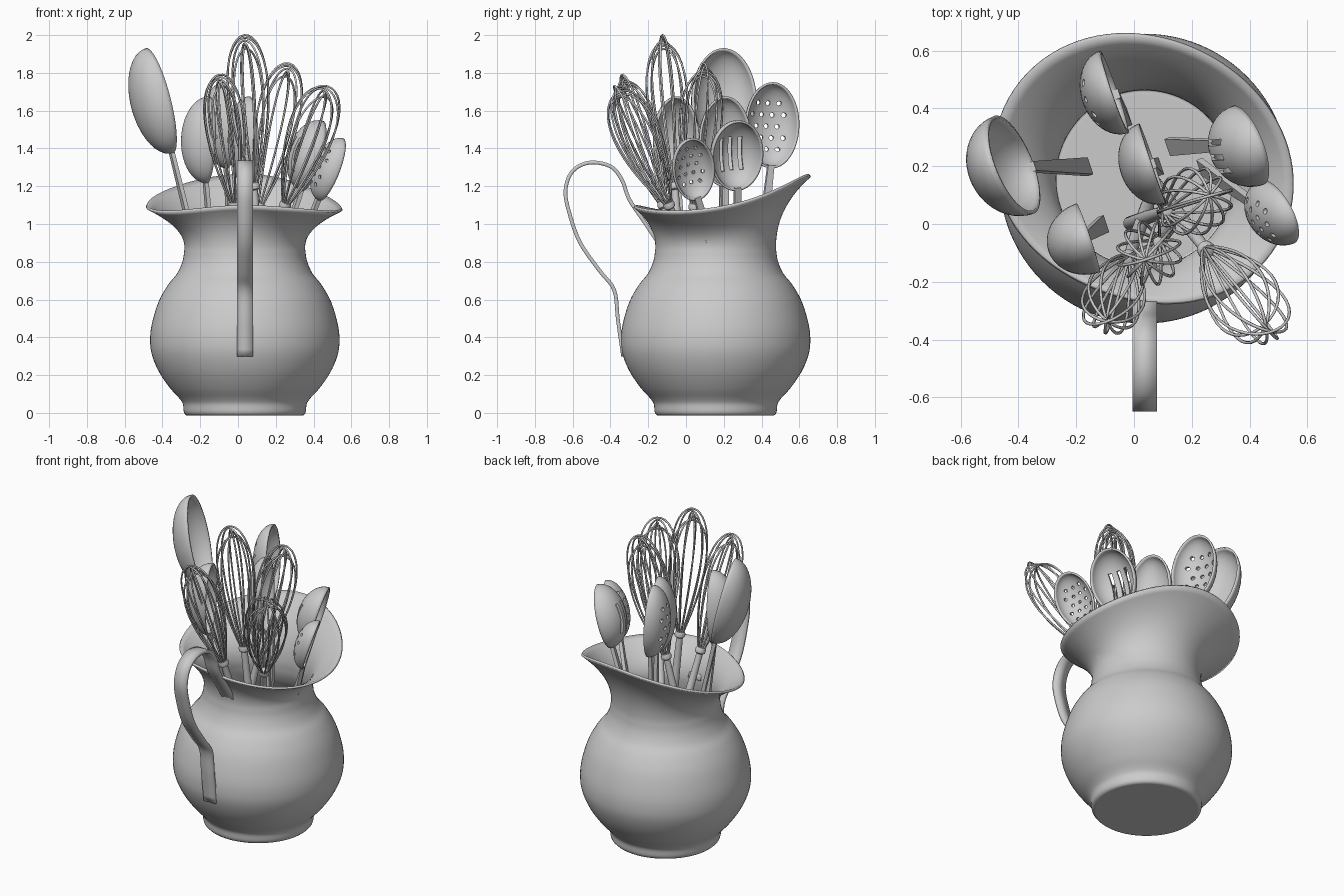
import bpy, bmesh
from math import sin, cos, pi
from mathutils import Vector, Matrix

if "Cube" in bpy.data.objects:
    bpy.data.objects.remove(bpy.data.objects["Cube"])

CX, CY = 0.036, 0.157          # jug axis


def catmull(pts, n=5):
    """Smooth path through a few control points."""
    p = [Vector(q) for q in pts]
    p = [2 * p[0] - p[1]] + p + [2 * p[-1] - p[-2]]
    out = []
    for i in range(1, len(p) - 2):
        a, b, c, d = p[i - 1:i + 3]
        for k in range(n):
            t = k / n
            out.append(0.5 * (2 * b + (c - a) * t + (2 * a - 5 * b + 4 * c - d) * t**2
                              + (3 * b - a - 3 * c + d) * t**3))
    return out + [p[-2]]


def finish(name, bm, smooth=True, thick=0, offset=-1):
    bmesh.ops.recalc_face_normals(bm, faces=bm.faces)
    me = bpy.data.meshes.new(name)
    bm.to_mesh(me)
    bm.free()
    ob = bpy.data.objects.new(name, me)
    bpy.context.collection.objects.link(ob)
    if thick:
        m = ob.modifiers.new("thickness", 'SOLIDIFY')
        m.thickness, m.offset = thick, offset
    if smooth:
        bpy.ops.object.select_all(action='DESELECT')
        ob.select_set(True)
        bpy.context.view_layer.objects.active = ob
        bpy.ops.object.shade_smooth_by_angle(angle=0.7)
    return ob


def rings_to_faces(bm, rings, centre):
    """Bridge closed rings of vertices; the first ring fans to a centre vertex."""
    n = len(rings[0])
    for j in range(n):
        k = (j + 1) % n
        bm.faces.new((centre, rings[0][j], rings[0][k]))
        for a, b in zip(rings, rings[1:]):
            bm.faces.new((a[j], b[j], b[k], a[k]))


def frame(base, tip, facing):
    """Local z runs base to tip, local y is the facing side."""
    z = (tip - base).normalized()
    y = (facing - facing.dot(z) * z).normalized()
    m = Matrix((y.cross(z), y, z)).transposed().to_4x4()
    m.translation = base
    return m


# Jug: lathed body, with a flared rim that rises to the spout at the back
def jug():
    prof = catmull([(.29, 0), (.308, .004), (.314, .05), (.335, .085), (.385, .14), (.44, .22),
                    (.475, .3), (.487, .37), (.48, .46), (.445, .58), (.395, .67),
                    (.347, .73), (.316, .8), (.305, .87)], 4)
    bm = bmesh.new()
    N, F = 96, 14
    th = [2 * pi * j / N for j in range(N)]
    rings = [[bm.verts.new((CX + p[0] * cos(a), CY + p[0] * sin(a), p[1])) for a in th] for p in prof]
    for i in range(1, F + 1):
        t, ring = i / F, []
        for a in th:
            v = sin(a)
            R = .51 + .035 * v - .055 * v * v - .03 * sin(2 * a)
            Z = 1.09 + .0825 * v + .0925 * v * v
            r = .305 + (R - .305) * t**2.2
            ring.append(bm.verts.new((CX + r * cos(a), CY + r * v, .87 + (Z - .87) * t)))
        rings.append(ring)
    rings_to_faces(bm, rings, bm.verts.new((CX, CY, 0)))
    finish("jug", bm, thick=.014)


# Strap handle of the jug
def jug_handle():
    path = catmull([(-.14, .89), (-.22, 1.01), (-.3, 1.13), (-.34, 1.235), (-.4, 1.305), (-.51, 1.325),
                    (-.6, 1.28), (-.638, 1.18), (-.618, 1.06), (-.56, .9), (-.455, .75),
                    (-.38, .65), (-.36, .49), (-.333, .3)])
    bm = bmesh.new()
    rows = [[bm.verts.new((x, p[0], p[1])) for x in (-.005, .08)] for p in path]
    for a, b in zip(rows, rows[1:]):
        bm.faces.new((a[0], a[1], b[1], b[0]))
    finish("jug_handle", bm, thick=.02, offset=0)


# Spoon: half-ellipsoid bowl plus a flat tapering handle, optionally pierced
def spoon(name, base, tip, width, depth, end, cut=None):
    base, tip, end = Vector(base), Vector(tip), Vector(end)
    facing = Vector((.95, .32, 0))
    M, L = frame(base, tip, facing), (tip - base).length
    bm = bmesh.new()
    N, K = 48, 12
    rings = []
    for i in range(1, K + 1):
        b = pi / 2 * i / K
        rings.append([bm.verts.new((width / 2 * sin(b) * cos(2 * pi * j / N), -depth * cos(b),
                                    L / 2 + L / 2 * sin(b) * sin(2 * pi * j / N))) for j in range(N)])
    rings_to_faces(bm, rings, bm.verts.new((0, -depth, L / 2)))
    bm.transform(M)
    bowl = finish(name + "_bowl", bm, thick=.012, offset=0)

    if cut:
        bm = bmesh.new()
        if cut == "slots":
            for x in (-.052, 0, .052):
                bmesh.ops.create_cube(bm, size=1, matrix=Matrix.Translation((x, -.1, L * .46))
                                      @ Matrix.Diagonal((.02, .4, .18, 1)))
        else:
            step = width * .2
            for r in range(-3, 4):
                for c in range(-2, 3):
                    x, z = (c + .5 * (r % 2)) * step, r * step * 1.05
                    if (x / (width * .36))**2 + (z / (L * .36))**2 < 1:
                        bmesh.ops.create_cone(bm, cap_ends=True, segments=12, radius1=width * .042,
                                              radius2=width * .042, depth=.4,
                                              matrix=Matrix.Translation((x, -.1, L / 2 + z))
                                              @ Matrix.Rotation(pi / 2, 4, 'X'))
        bm.transform(M)
        cutter = finish(name + "_cutter", bm, smooth=False)
        cutter.hide_render = True
        cutter.hide_set(True)
        m = bowl.modifiers.new("holes", 'BOOLEAN')
        m.operation, m.solver, m.object = 'DIFFERENCE', 'EXACT', cutter
        # cut right after thickening, before the smooth-by-angle step
        bowl.modifiers.move(len(bowl.modifiers) - 1, 1)

    H, hl = frame(end, base, facing), (base - end).length
    bm = bmesh.new()
    bmesh.ops.create_cube(bm, size=1)
    for v in bm.verts:
        w = .034 if v.co.z > 0 else .062
        v.co = (v.co.x * w, v.co.y * .022 - .006, (v.co.z + .5) * (hl + .012))
    bm.transform(H)
    finish(name + "_handle", bm, smooth=False)


# Whisk: crossing teardrop wire loops, round handle and collar
def whisk(name, base, tip, half):
    base, tip = Vector(base), Vector(tip)
    M, L = frame(base, tip, Vector((.3, -1, .1))), (tip - base).length
    cu = bpy.data.curves.new(name + "_wires", 'CURVE')
    cu.dimensions, cu.bevel_depth, cu.bevel_resolution = '3D', .0055, 1
    n, loops = 40, 6
    for i in range(loops):
        sp = cu.splines.new('POLY')
        sp.points.add(n)
        ang, k = pi * i / loops, 1 - .018 * ((i * 5) % loops)
        for j in range(n + 1):
            a = -pi + 2 * pi * j / n
            x = half * sin(a) * abs(cos(a / 2)) / .77
            side = .014 if j > n / 2 else -.014
            x += side * abs(sin(a / 2))**6
            p = M @ Vector((x * cos(ang), x * sin(ang), L * k * (1 + cos(a)) / 2))
            sp.points[j].co = (*p, 1)
    ob = bpy.data.objects.new(name + "_wires", cu)
    bpy.context.collection.objects.link(ob)
    bpy.ops.object.select_all(action='DESELECT')
    ob.select_set(True)
    bpy.context.view_layer.objects.active = ob
    bpy.ops.object.convert(target='MESH')

    bm = bmesh.new()
    prof = [(.018, -.62), (.024, -.6), (.024, -.3), (.019, -.02), (.03, -.012), (.032, .005), (.026, .02), (.012, .026)]
    rings = [[bm.verts.new((r * cos(pi * j / 12), r * sin(pi * j / 12), z)) for j in range(24)] for r, z in prof]
    rings_to_faces(bm, rings, bm.verts.new((0, 0, -.622)))
    bm.faces.new(rings[-1])
    bm.transform(M)
    finish(name + "_handle", bm)


jug()
jug_handle()
spoon("tall_spoon", (-.345, .2, 1.38), (-.485, .21, 1.925), .35, .145, (-.155, .2, .6))
spoon("left_spoon", (-.165, -.045, 1.22), (-.15, -.05, 1.67), .24, .14, (-.1, 0, .5))
spoon("middle_spoon", (.07, .21, 1.2), (.06, .21, 1.67), .28, .11, (.09, .2, .5))
spoon("back_skimmer", (-.055, .45, 1.3), (-.08, .465, 1.745), .29, .11, (-.02, .37, .6), "holes")
spoon("slotted_spoon", (.34, .275, 1.18), (.45, .27, 1.54), .28, .125, (.13, .27, .55), "slots")
spoon("right_skimmer", (.43, .065, 1.13), (.56, .02, 1.445), .225, .09, (.24, .2, .65), "holes")
whisk("tall_whisk", (.085, -.06, 1.2), (.035, -.125, 2.0), .11)
whisk("left_whisk", (-.02, -.12, 1.1), (-.1, -.34, 1.79), .105)
whisk("middle_whisk", (.11, .045, 1.09), (.27, .1, 1.85), .115)
whisk("right_whisk", (.25, -.09, 1.1), (.47, -.375, 1.73), .125)
